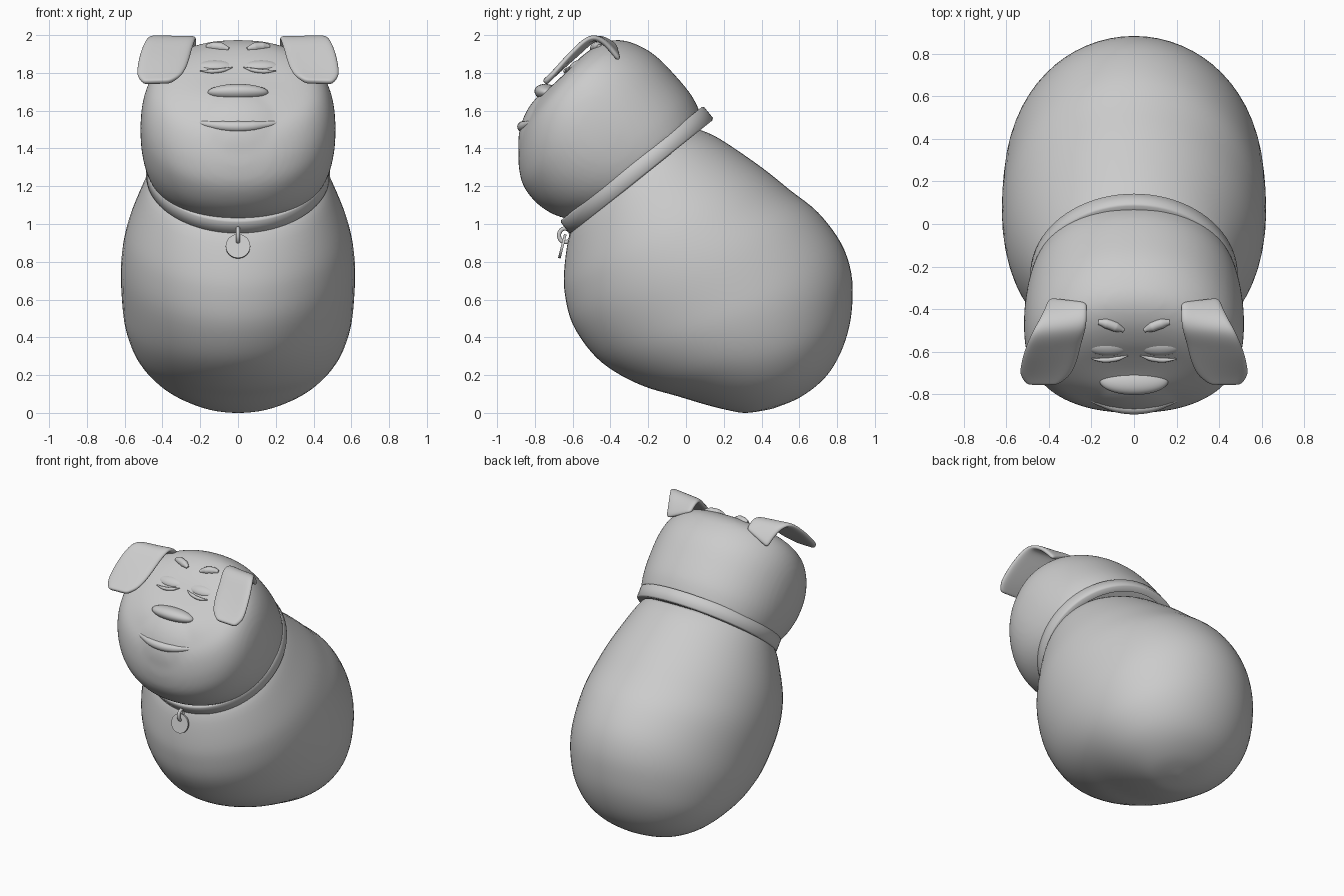
import bpy, bmesh, math
from math import sin, cos, pi, radians
from mathutils import Vector, Matrix
from mathutils.bvhtree import BVHTree

old = bpy.data.objects.get("Cube")
if old:
    bpy.data.objects.remove(old, do_unlink=True)

grey = bpy.data.materials.new("soft_grey")
grey.use_nodes = True
grey.diffuse_color = (0.6, 0.6, 0.6, 1)
grey.node_tree.nodes["Principled BSDF"].inputs["Base Color"].default_value = (0.6, 0.6, 0.6, 1)


def add_object(name, data):
    ob = bpy.data.objects.new(name, data)
    bpy.context.scene.collection.objects.link(ob)
    data.materials.append(grey)
    return ob


def finish(name, bm, sharp=180):
    bmesh.ops.recalc_face_normals(bm, faces=bm.faces[:])
    me = bpy.data.meshes.new(name)
    bm.to_mesh(me)
    bm.free()
    me.shade_smooth()
    if sharp < 180:
        me.set_sharp_from_angle(angle=radians(sharp))
    return add_object(name, me)


def spline(rows, steps):
    """Catmull-Rom interpolation of rows of numbers."""
    out = []
    for i in range(len(rows) - 1):
        a, b, c, d = rows[max(i - 1, 0)], rows[i], rows[i + 1], rows[min(i + 2, len(rows) - 1)]
        for s in range(steps):
            t = s / steps
            out.append([q + 0.5 * t * ((r - p) + t * (2 * p - 5 * q + 4 * r - u + t * (3 * (q - r) + u - p)))
                        for p, q, r, u in zip(a, b, c, d)])
    return out + [rows[-1]]


def loft(bm, sections, power=1.0, sides=64):
    """Sections are front y, front z, back y, back z, half width."""
    rings = []
    for fy, fz, by, bz, w in spline(sections, 4):
        ring = []
        for k in range(sides):
            c, s = cos(2 * pi * k / sides), sin(2 * pi * k / sides)
            c = math.copysign(abs(c) ** power, c)
            s = math.copysign(abs(s) ** power, s)
            ring.append(bm.verts.new((w * s, (fy + by) / 2 + c * (by - fy) / 2,
                                      (fz + bz) / 2 + c * (bz - fz) / 2)))
        rings.append(ring)
    for r, q in zip(rings, rings[1:]):
        for k in range(sides):
            j = (k + 1) % sides
            bm.faces.new((r[k], r[j], q[j], q[k]))
    bm.faces.new(rings[0])
    bm.faces.new(rings[-1])


def ball(bm, centre, radii, tilt=0):
    m = Matrix.Translation(centre) @ Matrix.Rotation(radians(tilt), 4, 'X') @ Matrix.Diagonal((*radii, 1))
    bmesh.ops.create_uvsphere(bm, u_segments=40, v_segments=24, radius=1, matrix=m)


def strand(name, points, radii, thickness):
    """Tapered tube through the points."""
    cu = bpy.data.curves.new(name, 'CURVE')
    cu.dimensions = '3D'
    cu.bevel_depth = thickness
    cu.bevel_resolution = 4
    cu.use_fill_caps = True
    sp = cu.splines.new('BEZIER')
    sp.bezier_points.add(len(points) - 1)
    for bp, p, r in zip(sp.bezier_points, points, radii):
        bp.co, bp.radius = p, r
        bp.handle_left_type = bp.handle_right_type = 'AUTO'
    return add_object(name, cu)


# Egg-shaped body
bm = bmesh.new()
loft(bm, [(-.57, 1.03, .07, 1.50, .46), (-.62, .93, .18, 1.45, .50), (-.645, .75, .40, 1.30, .57),
          (-.64, .62, .55, 1.18, .605), (-.60, .47, .70, 1.06, .62), (-.50, .32, .82, .90, .615),
          (-.38, .22, .875, .74, .60), (-.22, .14, .88, .57, .56), (-.05, .09, .855, .42, .50),
          (.10, .045, .80, .28, .41), (.22, .015, .72, .17, .30), (.32, 0, .60, .08, .17),
          (.45, .02, .47, .026, .01)])
finish("body", bm)

# Head and muzzle fused into one surface
bm = bmesh.new()
loft(bm, [(-.60, 1.02, .08, 1.58, .475), (-.70, 1.05, .03, 1.68, .50), (-.79, 1.11, -.06, 1.79, .515),
          (-.86, 1.20, -.16, 1.89, .515), (-.885, 1.30, -.26, 1.95, .50), (-.885, 1.40, -.36, 1.975, .465),
          (-.87, 1.48, -.46, 1.95, .41), (-.84, 1.55, -.55, 1.89, .33), (-.81, 1.62, -.62, 1.82, .22),
          (-.77, 1.68, -.68, 1.76, .10), (-.74, 1.705, -.73, 1.715, .01)], power=0.92)
ball(bm, (0, -.585, 1.42), (.43, .305, .34))
head = finish("head", bm)
mod = head.modifiers.new("fuse", 'REMESH')
mod.mode, mod.voxel_size, mod.use_smooth_shade = 'VOXEL', 0.015, True
mod = head.modifiers.new("soften", 'SMOOTH')
mod.factor, mod.iterations = 0.5, 12

bpy.context.view_layer.update()
tree = BVHTree.FromObject(head, bpy.context.evaluated_depsgraph_get())


def on_front(x, z, fallback=-.7):
    hit = tree.ray_cast(Vector((x, -2, z)), Vector((0, 1, 0)))[0]
    return hit or Vector((x, fallback, z))


def on_top(x, y):
    hit = tree.ray_cast(Vector((x, y, 3)), Vector((0, 0, -1)))[0]
    return hit or Vector((x, y, 1.93))


# Nose
bm = bmesh.new()
ball(bm, (0, -.735, 1.695), (.162, .068, .045), -12)
finish("nose", bm)

# Smiling lip
xs = [-.24, -.16, -.08, 0, .08, .16, .24]
strand("lip", [on_front(x, 1.515 + .5 * x * x) + Vector((0, .012, 0)) for x in xs],
       [.12, .6, .9, 1, .9, .6, .12], .03)

for side, sx in (("left", 1), ("right", -1)):
    # Closed eyelid with lash line
    bm = bmesh.new()
    p = on_front(sx * .12, 1.835)
    ball(bm, p + Vector((0, .03, 0)), (.10, .045, .03), 25)
    finish(side + "_eyelid", bm)
    strand(side + "_lash_line",
           [on_front(sx * x, z) + Vector((0, -.008, 0))
            for x, z in ((.03, 1.83), (.08, 1.815), (.14, 1.808), (.20, 1.812))],
           [.3, 1, 1, .3], .011)

    # Eyebrow
    strand(side + "_eyebrow", [on_top(sx * x, y) for x, y in
                               ((.048, -.50), (.085, -.483), (.13, -.467), (.168, -.46))],
           [.4, 1, 1, .5], .024)

    # Folded ear, from inner to outer edge in each row
    rows = [(.22, -.37, 1.94, .40, -.35, 1.86), (.22, -.43, 1.98, .43, -.42, 1.95),
            (.225, -.49, 1.975, .475, -.50, 1.99), (.245, -.56, 1.915, .51, -.58, 1.93),
            (.265, -.64, 1.845, .53, -.65, 1.855), (.30, -.71, 1.785, .535, -.71, 1.785),
            (.36, -.75, 1.75, .50, -.75, 1.745)]
    bm = bmesh.new()
    grid = []
    for r in spline(rows, 2):
        a, b = Vector(r[:3]), Vector(r[3:])
        line = [a.lerp(b, k / 4) for k in range(5)]
        grid.append([bm.verts.new((sx * v.x, v.y, v.z)) for v in line])
    for r, q in zip(grid, grid[1:]):
        for k in range(4):
            bm.faces.new((r[k], r[k + 1], q[k + 1], q[k]))
    ear = finish(side + "_ear", bm)
    mod = ear.modifiers.new("thickness", 'SOLIDIFY')
    mod.thickness, mod.offset = .032, 0
    mod = ear.modifiers.new("round", 'SUBSURF')
    mod.levels = mod.render_levels = 2

# Collar band, tilted around the neck
bm = bmesh.new()
profile = [(.44, -.045), (.478, -.045), (.487, -.036), (.487, .036), (.478, .045), (.44, .045)]
steps = 80
rings = [[bm.verts.new((r * cos(2 * pi * k / steps), r * sin(2 * pi * k / steps), h)) for r, h in profile]
         for k in range(steps)]
for k in range(steps):
    r, q = rings[k], rings[(k + 1) % steps]
    for i in range(len(profile)):
        j = (i + 1) % len(profile)
        bm.faces.new((r[i], r[j], q[j], q[i]))
collar = finish("collar", bm, 50)
collar.location = (0, -.26, 1.285)
collar.rotation_euler.x = radians(38.8)

# Hanging loop and round tag
loop = [(0, -.64 + .032 * cos(2 * pi * k / 12), .94 + .036 * sin(2 * pi * k / 12)) for k in range(12)]
ring = strand("tag_loop", loop, [1] * 12, .011)
ring.data.splines[0].use_cyclic_u = True

bm = bmesh.new()
bmesh.ops.create_cone(bm, cap_ends=True, segments=40, radius1=.065, radius2=.065, depth=.014,
                      matrix=Matrix.Rotation(radians(76), 4, 'X'))
tag = finish("tag", bm, 40)
tag.location = (0, -.655, .882)
